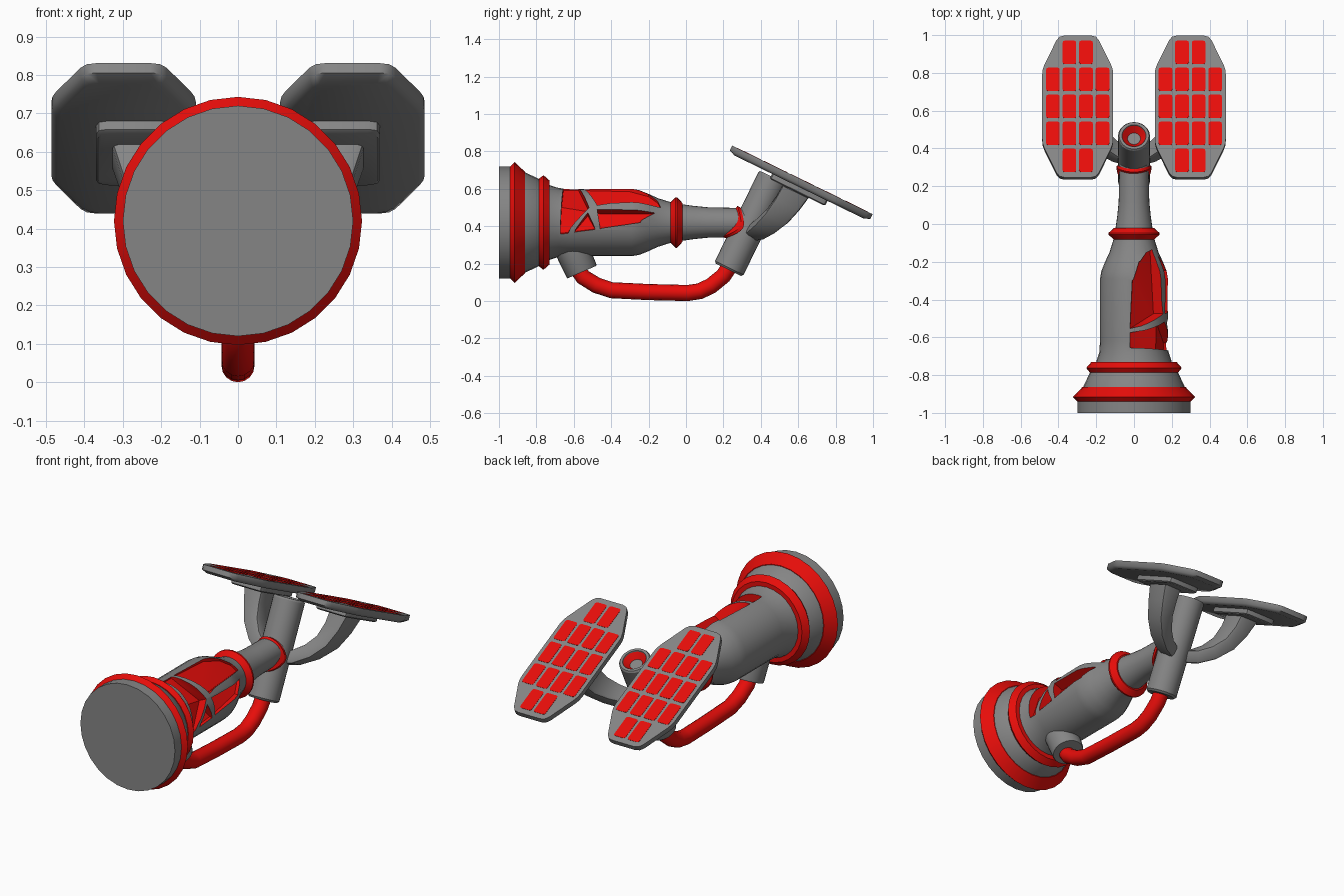
import bpy, bmesh, math
from mathutils import Vector

if "Cube" in bpy.data.objects:
    bpy.data.objects.remove(bpy.data.objects["Cube"])

RED = bpy.data.materials.new("red")
RED.diffuse_color = (0.80, 0.004, 0.003, 1)
RED.use_nodes = True
RED.node_tree.nodes["Principled BSDF"].inputs["Base Color"].default_value = RED.diffuse_color
GREY = bpy.data.materials.new("dark_grey")
GREY.diffuse_color = (0.235, 0.235, 0.235, 1)
GREY.use_nodes = True
GREY.node_tree.nodes["Principled BSDF"].inputs["Base Color"].default_value = GREY.diffuse_color
AXIS_Z = 0.42                       # height of the main body axis
TILT = math.radians(26)             # lean of the head and panels
S, C = math.sin(TILT), math.cos(TILT)
X = Vector((1, 0, 0))


def head(x, u, v):
    """Tilted head frame: u along the head cylinder, v down the panel slope."""
    return Vector((x, 0.35 + S * u + C * v, 0.42 + C * u - S * v))


def circle(c, r, axis, n=28):
    side = Vector(axis).normalized().cross(X)
    return [Vector(c) + r * (math.cos(t) * X + math.sin(t) * side)
            for t in (2 * math.pi * i / n for i in range(n))]


def activate(ob):
    bpy.ops.object.select_all(action='DESELECT')
    ob.select_set(True)
    bpy.context.view_layer.objects.active = ob


def smooth(ob, angle=30):
    activate(ob)
    bpy.ops.object.shade_smooth_by_angle(angle=math.radians(angle))


def build(name, lofts, mat=GREY, closed=False, mirror=False, angle=30):
    """Skin each list of rings; cap the ends unless the loft is closed."""
    bm = bmesh.new()
    for rings in lofts:
        vs = [[bm.verts.new(p) for p in ring] for ring in rings]
        n, m = len(vs[0]), len(vs)
        for i in range(m if closed else m - 1):
            a, b = vs[i], vs[(i + 1) % m]
            for j in range(n):
                k = (j + 1) % n
                bm.faces.new((a[j], a[k], b[k], b[j]))
        if not closed:
            bm.faces.new(vs[0][::-1])
            bm.faces.new(vs[-1])
    bmesh.ops.recalc_face_normals(bm, faces=bm.faces)
    me = bpy.data.meshes.new(name)
    bm.to_mesh(me)
    bm.free()
    ob = bpy.data.objects.new(name, me)
    bpy.context.collection.objects.link(ob)
    me.materials.append(mat)
    smooth(ob, angle)
    if mirror:
        ob.modifiers.new("Mirror", 'MIRROR').use_axis[0] = True
    return ob


def body_lathe(profile):
    return [circle((0, y, AXIS_Z), r, (0, 1, 0)) for y, r in profile]


def head_lathe(profile, n=24):
    return [circle(head(0, u, 0), r, (0, S, C), n) for u, r in profile]


def rounded(pts, d):
    """Round each corner of an outline with three points."""
    pts, out = [Vector(p) for p in pts], []
    for i, p in enumerate(pts):
        a = p + (pts[i - 1] - p).normalized() * d
        b = p + (pts[(i + 1) % len(pts)] - p).normalized() * d
        out += [a, (a + 2 * p + b) / 4, b]
    return out


def slab(outline, cx, cv, layers):
    return [[head(cx + s * p.x, u, cv + s * p.y) for p in outline] for u, s in layers]


def rect(w, h):
    return [(-w, -h), (w, -h), (w, h), (-w, h)]


# Main body
body = build("main_body", [body_lathe([
    (-1, .30), (-.93, .30), (-.90, .28), (-.86, .268), (-.79, .235), (-.76, .21),
    (-.73, .20), (-.68, .184), (-.62, .18), (-.29, .18), (-.25, .173), (-.20, .153),
    (-.15, .13), (-.08, .108), (-.03, .099), (.04, .089), (.12, .081), (.33, .077)])])
body.data.materials.append(RED)

# Recessed red windows on the right side: corners as (y, angle, floor radius)
windows = [
    [(-.655, 97, .172), (-.575, 97, .172), (-.518, 26, .13), (-.63, -19, .165),
     (-.672, -20, .165), (-.665, 35, .14)],
    [(-.553, 97, .172), (-.30, 93, .165), (-.20, 80, .14), (-.15, 60, .118),
     (-.135, 40, .11), (-.475, 31, .12)],
    [(-.475, 23, .12), (-.165, 22, .12), (-.245, 0, .15), (-.46, -11, .165)],
    [(-.525, 17, .12), (-.487, -12, .165), (-.595, -17, .165)],
]
for pts in windows:
    rings = []
    for outer in (0, .4):
        rings.append([Vector(((outer or r) * math.cos(math.radians(a)), y,
                              AXIS_Z + (outer or r) * math.sin(math.radians(a))))
                      for y, a, r in pts])
    cutter = build("window_cutter", [rings])
    cutter.hide_render = True
    bm = bmesh.new()
    bm.from_mesh(cutter.data)
    bmesh.ops.triangulate(bm, faces=bm.faces)
    bm.to_mesh(cutter.data)
    bm.free()
    cutter.data.materials.append(RED)
    for f in cutter.data.polygons:
        f.material_index = 1
    mod = body.modifiers.new("Window", 'BOOLEAN')
    mod.operation, mod.solver, mod.object = 'DIFFERENCE', 'EXACT', cutter
    activate(body)
    bpy.ops.object.modifier_apply(modifier=mod.name)
    bpy.data.objects.remove(cutter)
smooth(body)

# Red rings around the body
for name, prof in {
    "base_ring": [(-.945, .27), (-.94, .30), (-.916, .323), (-.862, .272), (-.862, .25)],
    "middle_ring": [(-.785, .20), (-.785, .235), (-.762, .253), (-.73, .225), (-.73, .19)],
    "neck_ring": [(-.082, .09), (-.082, .108), (-.056, .135), (-.047, .135), (-.02, .105), (-.02, .08)],
}.items():
    build(name, [body_lathe(prof)], RED, closed=True)

# Head cylinder with a red cup in its open top
build("head_cylinder", [head_lathe([(-.281, .075), (-.27, .085), (.258, .085), (.268, .079),
                                    (.268, .064), (.262, .062), (.228, .062)])])
build("head_cup", [head_lathe([(.262, .0625), (.232, .034), (.2285, .0625)])], RED, closed=True)

# Saddle-shaped red collar where the neck meets the head
collar = []
for r, d in ((.07, .02), (.092, .012), (.092, -.006), (.07, -.012)):
    ts = [2 * math.pi * i / 28 for i in range(28)]
    collar.append([head(r * math.cos(t), -.045 + r * math.sin(t),
                        d - math.sqrt(.01 - (r * math.cos(t)) ** 2)) for t in ts])
build("neck_collar", [collar], RED, closed=True)

# Hose mount under the body and the red hose
down = Vector((0, .40, -.917))
foot = Vector((0, -.556, .155))
build("hose_mount", [[circle(foot - down * d, r, down, 24)
                      for d, r in ((0, .083), (.008, .087), (.2, .095))]])
path = [Vector((0, y, z)) for y, z in (
    (-.60, .20), (-.55, .128), (-.48, .085), (-.40, .058), (-.2, .048), (.01, .043),
    (.075, .053), (.135, .082), (.20, .135), (.25, .21))]
hose = []
for i, p in enumerate(path):
    t = path[min(i + 1, len(path) - 1)] - path[max(i - 1, 0)]
    hose.append(circle(p, .043, t, 16))
build("hose", [hose], RED)

# Curved arms: x, u, v, half width, half depth
stations = [(.02, -.05, .025, .035, .04), (.10, -.025, .05, .037, .05), (.17, .025, .08, .04, .058),
            (.225, .095, .11, .044, .066), (.255, .18, .13, .05, .072), (.27, .26, .14, .058, .077)]
arm = []
for i, (x, u, v, w, h) in enumerate(stations):
    a, b = stations[max(i - 1, 0)], stations[min(i + 1, len(stations) - 1)]
    t = Vector((b[0] - a[0], b[1] - a[1])).normalized()
    arm.append([head(x + t.y * p.x, u - t.x * p.x, v + p.y) for p in rounded(rect(w, h), .018)])
build("panel_arms", [arm], mirror=True, angle=40)

# Pads under the panels
build("panel_pads", [slab(rounded(rect(.10, .165), .03), .27, .15,
                          [(.252, .94), (.258, 1), (.30, 1)])], mirror=True)

# Panels: stretched octagons with tapered undersides
octagon = [(-.10, -.418), (.10, -.418), (.188, -.22), (.188, .22),
           (.10, .418), (-.10, .418), (-.188, .22), (-.188, -.22)]
build("panels", [slab(rounded(octagon, .03), .298, .145,
                      [(.282, .92), (.296, 1), (.324, 1)])], mirror=True, angle=65)

# Red tiles flush in the panels: long inner columns, short outer columns
tile = rounded(rect(.036, .069), .012)
tiles = []
for col in (-1.5, -.5, .5, 1.5):
    rows = 2 if abs(col) < 1 else 1
    for row in range(-rows, rows + 1):
        tiles.append(slab(tile, .298 + col * .0875, .145 + row * .159,
                          [(.315, 1), (.3255, 1)]))
build("panel_tiles", tiles, RED, mirror=True)
